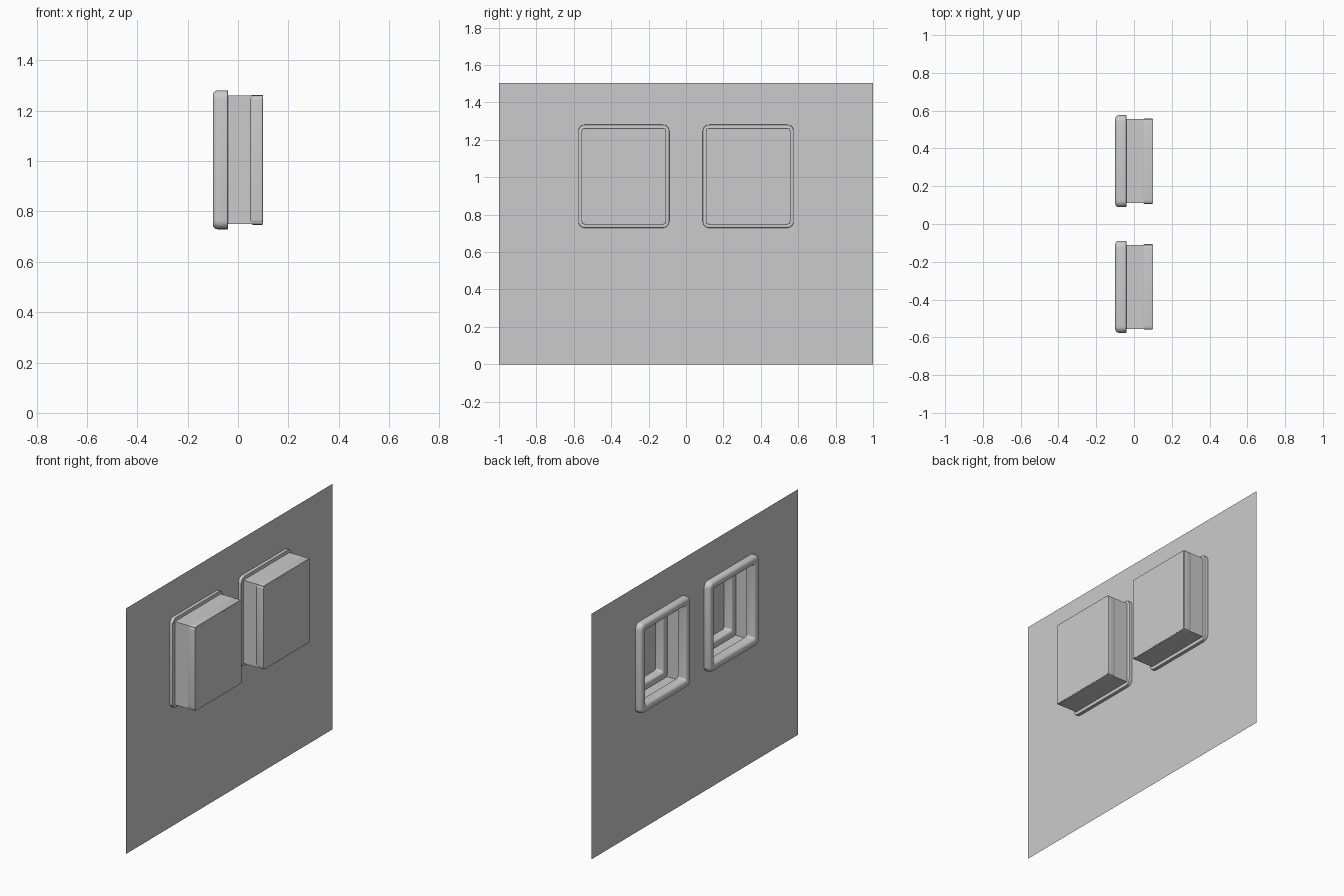
import bpy
import bmesh
from math import cos, sin, pi

cube = bpy.data.objects.get("Cube")
if cube:
    bpy.data.objects.remove(cube, do_unlink=True)

grey = bpy.data.materials.new("plaster grey")
grey.use_nodes = True
colour = (0.6, 0.6, 0.6, 1)
grey.diffuse_color = colour
grey.node_tree.nodes["Principled BSDF"].inputs["Base Color"].default_value = colour

WALL_X, PANE_X = -0.06, 0.10
Z_LOW, Z_HIGH = 0.75, 1.26
WINDOWS = {"front": (-0.555, -0.11), "back": (0.11, 0.555)}


def finish(name, bm, smooth=False):
    mesh = bpy.data.meshes.new(name)
    bm.to_mesh(mesh)
    bm.free()
    mesh.materials.append(grey)
    obj = bpy.data.objects.new(name, mesh)
    bpy.context.collection.objects.link(obj)
    if smooth:
        bpy.ops.object.select_all(action="DESELECT")
        obj.select_set(True)
        bpy.context.view_layer.objects.active = obj
        bpy.ops.object.shade_smooth_by_angle(angle=pi / 4)
    return obj


def rounded_loop(bm, x, y0, y1, z0, z1, radius, steps=5):
    """Rounded rectangle of vertices in a plane of constant x."""
    centres = [(y1 - radius, z1 - radius), (y0 + radius, z1 - radius),
               (y0 + radius, z0 + radius), (y1 - radius, z0 + radius)]
    loop = []
    for corner, (cy, cz) in enumerate(centres):
        for i in range(steps + 1):
            a = (corner + i / steps) * pi / 2
            loop.append(bm.verts.new((x, cy + radius * cos(a), cz + radius * sin(a))))
    return loop


def frame(name, y0, y1, z0, z1, x0, x1, width, corner, soft, soft_back):
    """Rounded frame: a softened rectangular section swept round a rectangle."""
    section = []
    for cx, cd, r, start in ((x0, 0, soft, 2), (x0, width, soft, 3),
                             (x1, width, soft_back, 0), (x1, 0, soft_back, 1)):
        sx = 1 if cx == x0 else -1
        sd = 1 if cd == 0 else -1
        arc = []
        for i in range(5):
            a = i / 4 * pi / 2
            arc.append((cx + sx * r * (1 - sin(a)), cd + sd * r * (1 - cos(a))))
        section += arc if start in (2, 0) else arc[::-1]
    bm = bmesh.new()
    loops = [rounded_loop(bm, x, y0 + d, y1 - d, z0 + d, z1 - d,
                          max(corner - d, 0.012)) for x, d in section]
    for a, b in zip(loops, loops[1:] + loops[:1]):
        for i in range(len(a)):
            j = (i + 1) % len(a)
            bm.faces.new((a[i], a[j], b[j], b[i]))
    bmesh.ops.recalc_face_normals(bm, faces=bm.faces)
    return finish(name, bm, smooth=True)


# Thin wall with two openings, built as a grid with the opening cells left out
bm = bmesh.new()
ys = [-1] + [y for span in WINDOWS.values() for y in span] + [1]
zs = [0, Z_LOW, Z_HIGH, 1.505]
grid = [[bm.verts.new((WALL_X, y, z)) for z in zs] for y in ys]
for i in range(len(ys) - 1):
    for j in range(len(zs) - 1):
        if not (j == 1 and i in (1, 3)):
            bm.faces.new((grid[i][j], grid[i + 1][j], grid[i + 1][j + 1], grid[i][j + 1]))
bmesh.ops.dissolve_limit(bm, angle_limit=0.01, verts=bm.verts, edges=bm.edges)
finish("wall", bm)

for side, (y0, y1) in WINDOWS.items():
    # Recessed box, open towards the room and closed by the pane
    bm = bmesh.new()
    rings = [[bm.verts.new((x, y, z)) for y, z in
              ((y0, Z_LOW), (y1, Z_LOW), (y1, Z_HIGH), (y0, Z_HIGH))]
             for x in (WALL_X, PANE_X)]
    for i in range(4):
        j = (i + 1) % 4
        bm.faces.new((rings[0][j], rings[0][i], rings[1][i], rings[1][j]))
    bm.faces.new(rings[1])
    bmesh.ops.recalc_face_normals(bm, faces=bm.faces)
    finish(side + "_window_recess", bm)

    # Rounded surround standing proud of the wall
    frame(side + "_window_surround", y0 - 0.021, y1 + 0.021, Z_LOW - 0.021,
          Z_HIGH + 0.021, -0.10, -0.04, 0.05, 0.035, 0.02, 0.003)

    # Sash around the pane, just breaking through the recess sides
    frame(side + "_window_sash", y0 - 0.004, y1 + 0.004, Z_LOW - 0.003,
          Z_HIGH + 0.003, 0.045, PANE_X - 0.001, 0.05, 0.02, 0.015, 0.003)
